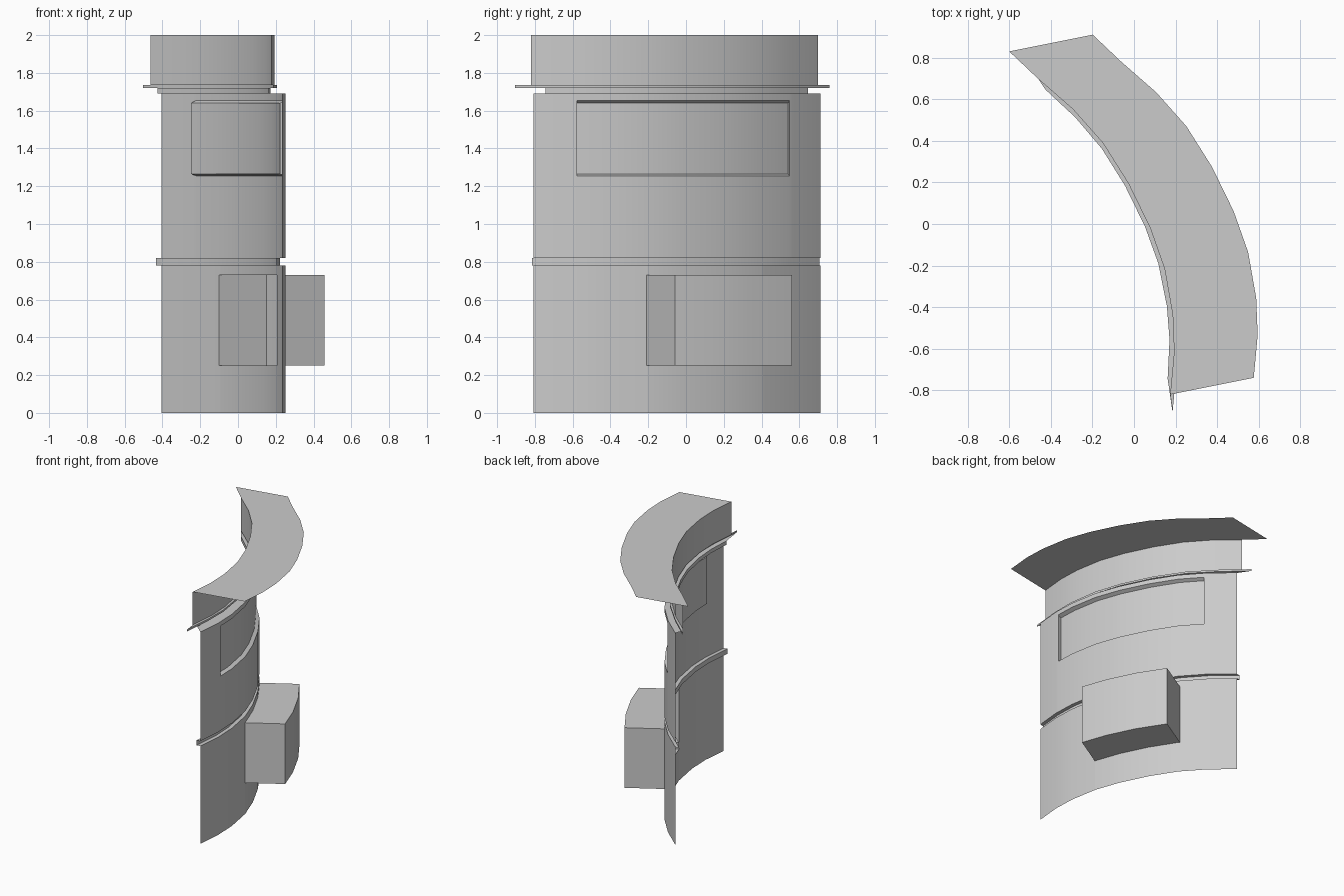
import bpy, bmesh, math

if "Cube" in bpy.data.objects:
    bpy.data.objects.remove(bpy.data.objects["Cube"])

# Plan curve of the wall (y, x); layers are shifted along one common direction D
PLAN = [(-.81, .175), (-.615, .193), (-.437, .186), (-.215, .147), (-.02, .078),
        (.195, -.027), (.39, -.15), (.553, -.295), (.70, -.463), (.83, -.60)]
D = (.98, .196)


def plan_x(y):
    i = 0
    while i < len(PLAN) - 2 and y > PLAN[i + 1][0]:
        i += 1
    (y0, x0), (y1, x1) = PLAN[i], PLAN[i + 1]
    return x0 + (x1 - x0) * (y - y0) / (y1 - y0)


def at(y, off, z, push=(0, 0)):
    return (plan_x(y) + off * D[0] + push[0], y + off * D[1] + push[1], z)


def columns(lo, hi, extra=()):
    ys = {lo, hi, *extra} | {p[0] for p in PLAN if lo + .02 < p[0] < hi - .02}
    return sorted(ys)


def stretched(lo, hi):
    base = columns(-.82, .70)
    return [lo + (y + .82) / 1.52 * (hi - lo) for y in base]


def sheet(name, rows, closed=False, hole=None):
    """Skin successive rows of points; hole(i, j) skips faces."""
    bm = bmesh.new()
    grid = [[bm.verts.new(p) for p in r] for r in rows]
    for i in range(len(grid) - 1):
        n = len(grid[i])
        for j in range(n if closed else n - 1):
            if hole and hole(i, j):
                continue
            k = (j + 1) % n
            bm.faces.new((grid[i][j], grid[i + 1][j], grid[i + 1][k], grid[i][k])[::-1])
    if closed == "cap":
        m = len(grid[-1]) // 2
        last = grid[-1]
        for j in range(m - 1):
            bm.faces.new((last[j], last[j + 1], last[-2 - j], last[-1 - j]))
    bmesh.ops.remove_doubles(bm, verts=bm.verts, dist=1e-5)
    bmesh.ops.delete(bm, geom=[v for v in bm.verts if not v.link_faces], context='VERTS')
    me = bpy.data.meshes.new(name)
    bm.to_mesh(me)
    bm.free()
    ob = bpy.data.objects.new(name, me)
    bpy.context.collection.objects.link(ob)
    bpy.context.view_layer.objects.active = ob
    ob.select_set(True)
    bpy.ops.object.shade_smooth_by_angle(angle=math.radians(40))
    ob.select_set(False)
    return ob


def outline(ys, off, z0, z1, push=(0, 0)):
    return [at(y, off, z0, push) for y in ys] + [at(y, off, z1, push) for y in reversed(ys)]


BOX_Y, BOX_Z = (-.22, .40), (.25, .73)
WIN_Y, WIN_Z = (-.59, .535), (1.255, 1.655)


# Wall panels, each with a rectangular opening
def panel(name, z0, z1, oy, oz):
    ys = columns(-.82, .70, oy)
    zs = [z0, oz[0], oz[1], z1]
    sheet(name, [[at(y, .06, z) for y in ys] for z in zs],
          hole=lambda i, j: i == 1 and oy[0] <= ys[j] < oy[1])


panel("lower_wall", 0, .78, BOX_Y, BOX_Z)
panel("upper_wall", .82, 1.69, WIN_Y, WIN_Z)

# Groove between the panels
ys = columns(-.82, .70)
sheet("wall_groove", [[at(y, o, z) for y in ys]
                      for o, z in ((.06, .78), (.03, .78), (.03, .82), (.06, .82))])

# Hollow box pushed out of the lower wall
ys = columns(*BOX_Y)
sheet("protruding_box", [outline(ys, .06, *BOX_Z),
                         outline(ys, .06, *BOX_Z, push=(.25, .15))], closed="cap")

# Recessed window pane
ys = columns(*WIN_Y)
sheet("window_recess", [outline(ys, .06, *WIN_Z),
                        outline(ys, .03, 1.265, 1.64)], closed="cap")

# Neck, projecting ledge and upper fascia
prof = [(1.69, .06, -.82, .70), (1.69, -.02, -.74, .65), (1.72, -.02, -.74, .65),
        (1.72, .02, -.91, .757), (1.735, .02, -.91, .757), (1.735, 0, -.82, .70),
        (2.0, 0, -.82, .70)]
sheet("ledge_and_fascia", [[at(y, o, z) for y in stretched(lo, hi)]
                           for z, o, lo, hi in prof])

# Flat canopy on top
ys = columns(-.82, .83)
sheet("canopy", [[at(y, o, 2.0) for y in ys] for o in (0, .41)])
